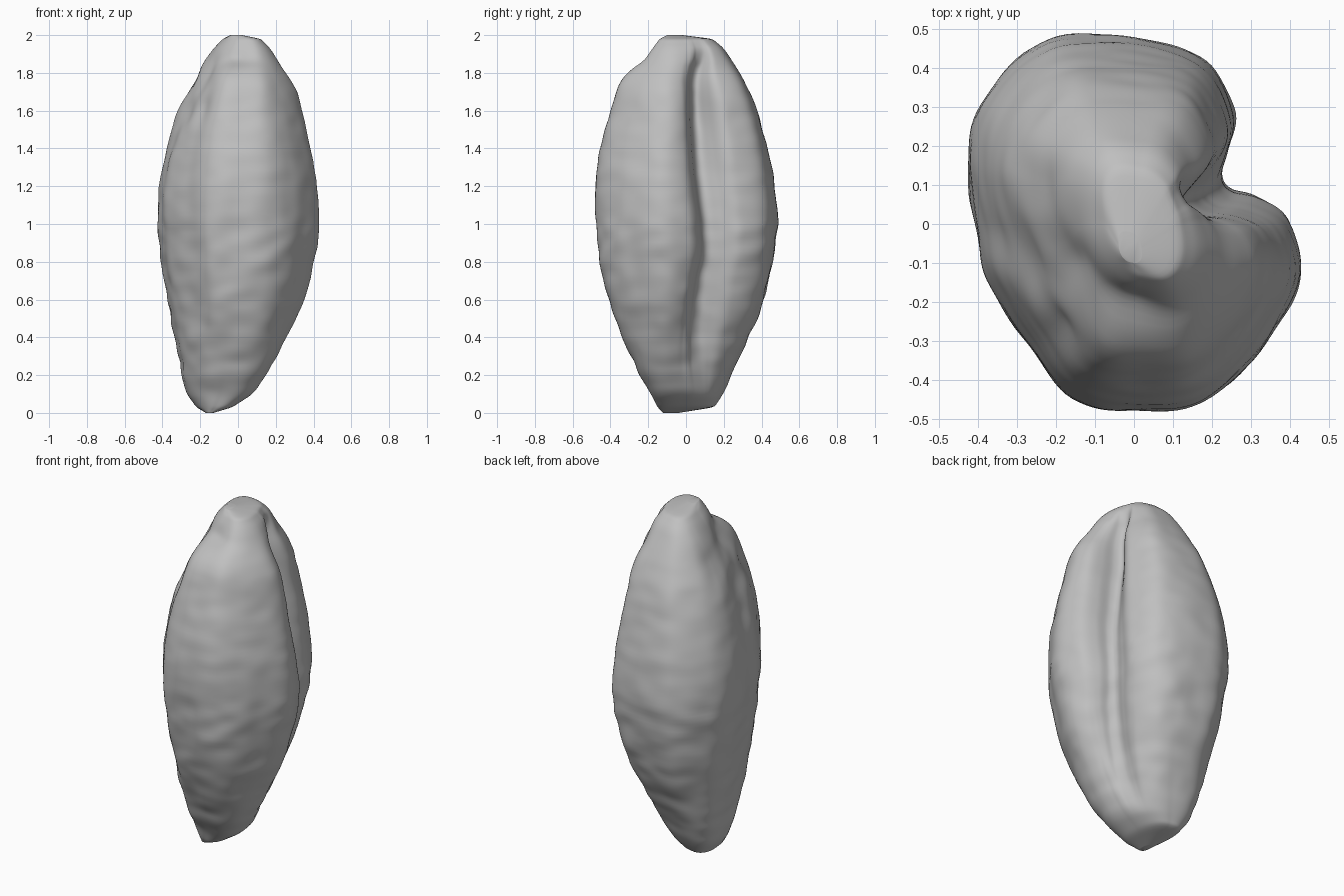
import bpy, bmesh, math
from mathutils import Vector, noise

cube = bpy.data.objects.get("Cube")
if cube:
    bpy.data.objects.remove(cube)

AROUND, RINGS = 180, 130

# Cross-section at the widest height, with the lengthwise furrow on +x
SECTION = [(-.43, .18), (-.41, 0), (-.38, -.14), (-.28, -.3), (-.16, -.45), (0, -.48),
           (.17, -.465), (.3, -.36), (.4, -.21), (.43, -.09), (.39, .02), (.32, .08), (.26, .1),
           (.235, .135), (.245, .2), (.255, .3), (.17, .43), (.02, .48), (-.22, .475), (-.38, .34)]

# Extent of the kernel at each height: z, x min, x max, y min, y max
EXTENT = [(0, -.17, -.13, -.12, -.04), (.03, -.22, -.03, -.15, .15), (.1, -.27, .08, -.185, .195),
          (.2, -.3, .15, -.245, .24), (.4, -.335, .26, -.34, .33), (.6, -.375, .35, -.41, .41),
          (.8, -.405, .405, -.455, .455), (1, -.43, .435, -.475, .48), (1.2, -.42, .42, -.48, .465),
          (1.4, -.38, .385, -.455, .425), (1.6, -.32, .34, -.4, .375), (1.72, -.27, .31, -.365, .325),
          (1.8, -.22, .25, -.33, .28), (1.85, -.19, .22, -.24, .25), (1.93, -.13, .17, -.18, .2),
          (1.98, -.08, .12, -.14, .14), (2, -.04, .02, -.1, -.02)]

# Furrow path: z, extra inward cut, sideways shift, blend towards a plain oval
FURROW = [(0, 0, 0, 1), (.1, 0, 0, .95), (.25, .01, -.03, .7), (.45, .02, -.05, .3),
          (.7, .02, -.04, .05), (.85, 0, 0, 0), (1.2, .03, -.035, 0), (1.6, .07, -.045, 0),
          (1.8, .05, -.02, .15), (1.92, .01, 0, .65), (2, 0, 0, 1)]

# Valley and dent pressed into the shoulder near the tip: centre, radius, depth
HOLLOWS = [((-.01, -.2, 1.85), .08, .035), ((-.16, -.1, 1.76), .11, .06),
           ((-.28, -.1, 1.6), .1, .04), ((-.36, -.08, 1.45), .09, .015),
           ((-.22, .11, 1.73), .08, .03), ((-.18, -.27, 1.62), .07, .02)]


def lookup(table, z):
    for a, b in zip(table, table[1:]):
        if z <= b[0]:
            t = (z - a[0]) / (b[0] - a[0])
            return [p + (q - p) * t for p, q in zip(a[1:], b[1:])]
    return list(table[-1][1:])


def smooth_lookup(table, z):
    # Average of nearby heights, to round the joints of the table
    r = .06 * min(1, z * 4, (2 - z) * 4)
    rows = [lookup(table, z + d * r) for d in (-1, -.5, 0, .5, 1)]
    return [sum(c) / len(rows) for c in zip(*rows)]


def section_point(u):
    # Closed Catmull-Rom curve through the cross-section
    n = len(SECTION)
    i = int(u * n)
    t = u * n - i
    a, b, c, d = (Vector(SECTION[(i + k) % n]) for k in (-1, 0, 1, 2))
    return (2 * b + (c - a) * t + (2 * a - 5 * b + 4 * c - d) * t * t
            + (3 * b - a - 3 * c + d) * t ** 3) / 2


def oval_point(p):
    # Squarish oval leaning along the diagonal, used where the furrow fades out
    a = math.atan2(p.y, p.x)
    c, s = math.cos(a + .17), math.sin(a - .17)
    return Vector((.43 * math.copysign(abs(c) ** .8, c), .48 * math.copysign(abs(s) ** .8, s)))


def kernel_point(p, z):
    x0, x1, y0, y1 = smooth_lookup(EXTENT, z)
    cut, shift, blend = smooth_lookup(FURROW, z)
    notch = math.exp(-((p.x - .24) / .1) ** 2 - ((p.y - .14) / .08) ** 2)
    side = math.exp(-((p.x - .26) / .2) ** 2 - ((p.y - .13) / .17) ** 2)
    p = p.lerp(oval_point(p), blend)
    centre = Vector(((x0 + x1) / 2, (y0 + y1) / 2, z))
    v = Vector((centre.x + p.x * (x1 - x0) / .86 - cut * notch,
                centre.y + p.y * (y1 - y0) / .96 + shift * side, z))
    out = (v - centre).normalized()
    # Wrinkles and lumps of the skin
    fade = min(1, z * 4, (2 - z) * 3)
    wrinkle = noise.noise(Vector((v.x * 7, v.y * 7, z * 13)))
    lump = noise.noise(Vector((v.x * 8, v.y * 8, z * 4 + 9)))
    v += out * fade * (wrinkle * (.008 if z < 1 else .005) + lump * .006)
    # Shoulder hollows
    for c, radius, depth in HOLLOWS:
        v -= out * depth * math.exp(-((v - Vector(c)).length / radius) ** 2)
    return v


# Kernel body
section = [section_point(i / AROUND) for i in range(AROUND)]
bm = bmesh.new()
rings = []
for j in range(RINGS + 1):
    z = 1 - math.cos(math.pi * j / RINGS)
    rings.append([bm.verts.new(kernel_point(p, z)) for p in section])
for low, high in zip(rings, rings[1:]):
    for i in range(AROUND):
        k = (i + 1) % AROUND
        bm.faces.new((low[i], low[k], high[k], high[i]))
bm.faces.new(rings[0][::-1])
bm.faces.new(rings[-1])
bmesh.ops.recalc_face_normals(bm, faces=bm.faces)
for face in bm.faces:
    face.smooth = True
mesh = bpy.data.meshes.new("grain_kernel")
bm.to_mesh(mesh)
bm.free()
kernel = bpy.data.objects.new("grain_kernel", mesh)
bpy.context.collection.objects.link(kernel)

# Plain grey skin
skin = bpy.data.materials.new("light_grey")
skin.use_nodes = True
colour = (.53, .53, .53, 1)
skin.diffuse_color = colour
skin.node_tree.nodes["Principled BSDF"].inputs["Base Color"].default_value = colour
mesh.materials.append(skin)
